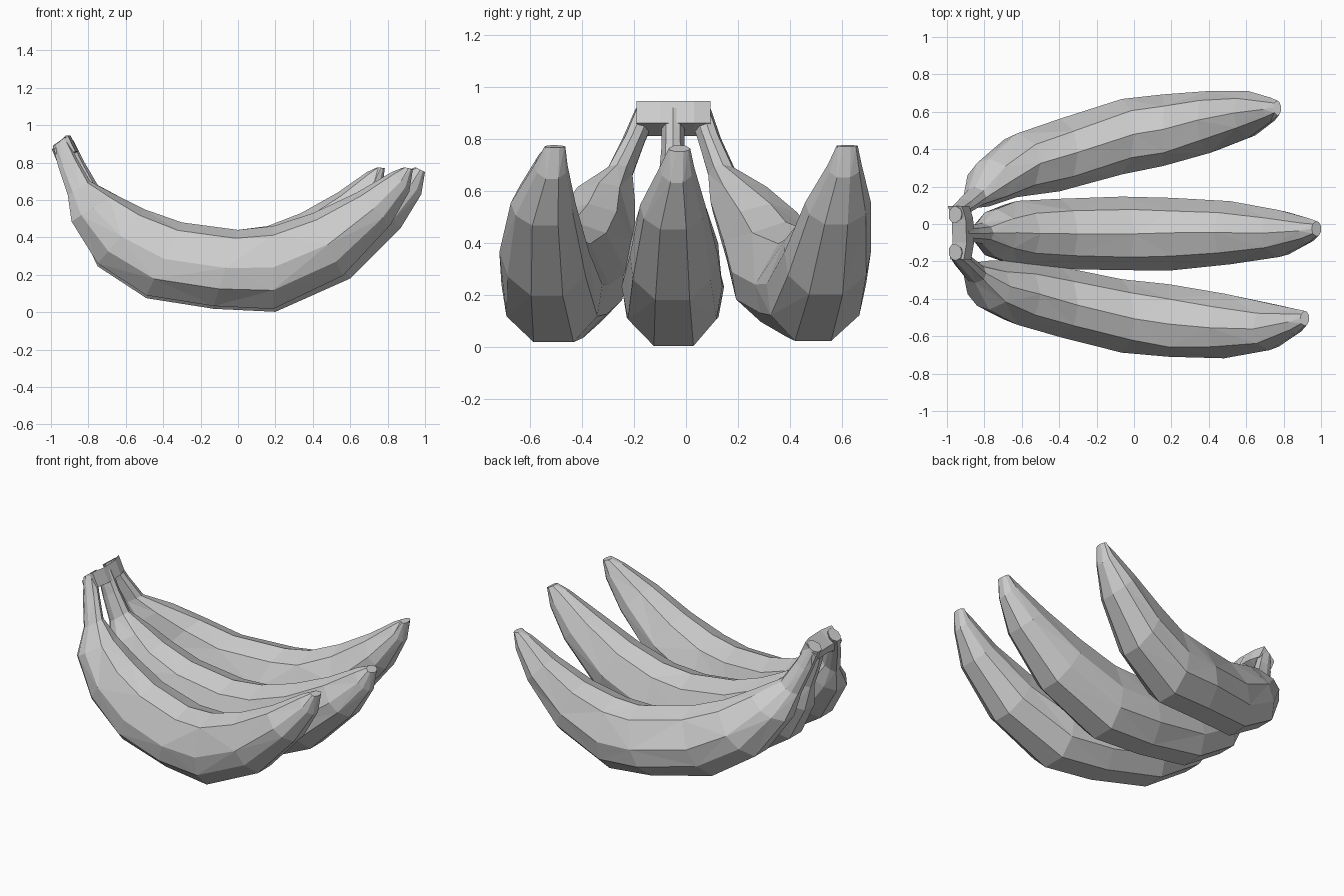
import bpy
import bmesh
import random
from mathutils import Vector

default_cube = bpy.data.objects.get("Cube")
if default_cube:
    bpy.data.objects.remove(default_cube, do_unlink=True)

random.seed(4)

peel = bpy.data.materials.new("plain_grey")
peel.use_nodes = True
peel.diffuse_color = (0.6, 0.6, 0.6, 1)
peel.node_tree.nodes["Principled BSDF"].inputs["Base Color"].default_value = peel.diffuse_color

# Side profile from stem to tip: upper edge and lower edge as (x, z)
UPPER = [(-.92, .94), (-.86, .82), (-.79, .7), (-.66, .63), (-.5, .55), (-.3, .48),
         (0, .44), (.2, .46), (.43, .53), (.68, .64), (.88, .75), (.95, .775)]
LOWER = [(-.99, .87), (-.96, .76), (-.91, .61), (-.89, .47), (-.75, .245), (-.49, .075),
         (-.13, .018), (.2, .002), (.6, .18), (.87, .45), (.98, .63), (1, .75)]
HALF_WIDTH = [.045, .045, .055, .13, .17, .19, .2, .195, .17, .125, .065, .04]

# Cross-section outline, sideways and upward, in units of the half sizes
SECTION = [(-.38, -1), (.38, -1), (.88, -.55), (1, 0), (.63, .78),
           (0, 1), (-.63, .78), (-1, 0), (-.88, -.55)]


def finish(name, bm):
    """Turn the mesh into a flat-shaded object."""
    bmesh.ops.recalc_face_normals(bm, faces=bm.faces)
    mesh = bpy.data.meshes.new(name)
    bm.to_mesh(mesh)
    bm.free()
    mesh.materials.append(peel)
    obj = bpy.data.objects.new(name, mesh)
    bpy.context.scene.collection.objects.link(obj)
    return obj


def banana(name, sideways, reach, lift, lean, root):
    """Loft the section along the profile.

    reach scales the tip half, lift raises the belly, lean tilts the section
    and root pulls the stem end in under the cross bar.
    """
    bm = bmesh.new()
    rings = []
    for i, (up, low) in enumerate(zip(UPPER, LOWER)):
        top = Vector((up[0], 0, up[1]))
        bottom = Vector((low[0], 0, low[1]))
        middle, half = (top + bottom) / 2, (top - bottom) / 2
        ring = []
        for across, along in SECTION:
            p = middle + half * along
            p.y = sideways[i] + HALF_WIDTH[i] * (across + lean * along)
            if p.x > 0:
                p.x *= reach
            if i < 4:
                p += Vector((root, 0, -root / 2))
            p.z += lift * (1 - along) / 2
            # Slight hand-cut unevenness on the body
            wobble = HALF_WIDTH[i] * .03
            p.y += random.uniform(-wobble, wobble)
            ring.append(bm.verts.new(p))
        rings.append(ring)
    count = len(SECTION)
    for i, (a, b) in enumerate(zip(rings, rings[1:])):
        for j in range(count):
            k = (j + 1) % count
            # Alternate the diagonals to get a faceted skin
            if (i + j) % 2:
                bm.faces.new((a[j], a[k], b[k]))
                bm.faces.new((a[j], b[k], b[j]))
            else:
                bm.faces.new((a[j], a[k], b[j]))
                bm.faces.new((a[k], b[k], b[j]))
    bm.faces.new(rings[0])
    bm.faces.new(rings[-1])
    return finish(name, bm)


# Three bananas fanning out from the shared stem
banana("middle_banana", [-.05] * 10 + [-.035, -.025], 1, 0, 0, .04)
banana("front_banana", [-.15, -.2, -.26, -.33, -.37, -.42, -.49, -.52,
                        -.545, -.55, -.52, -.505], .935, .015, -.06, 0)
banana("back_banana", [.05, .09, .14, .22, .31, .37, .47, .5,
                       .545, .585, .61, .62], .785, .02, .06, 0)

# Bowed cross bar joining the stems
bm = bmesh.new()
outline = [(-.92, .945), (-.995, .87), (-.97, .81), (-.88, .86)]
rings = []
for y, shift in [(-.19, .01), (-.1, .025), (.03, .02), (.095, 0)]:
    rings.append([bm.verts.new((x + shift, y, z)) for x, z in outline])
for a, b in zip(rings, rings[1:]):
    for j in range(4):
        k = (j + 1) % 4
        bm.faces.new((a[j], a[k], b[k], b[j]))
bm.faces.new(rings[0])
bm.faces.new(rings[-1])
finish("stem_bar", bm)
